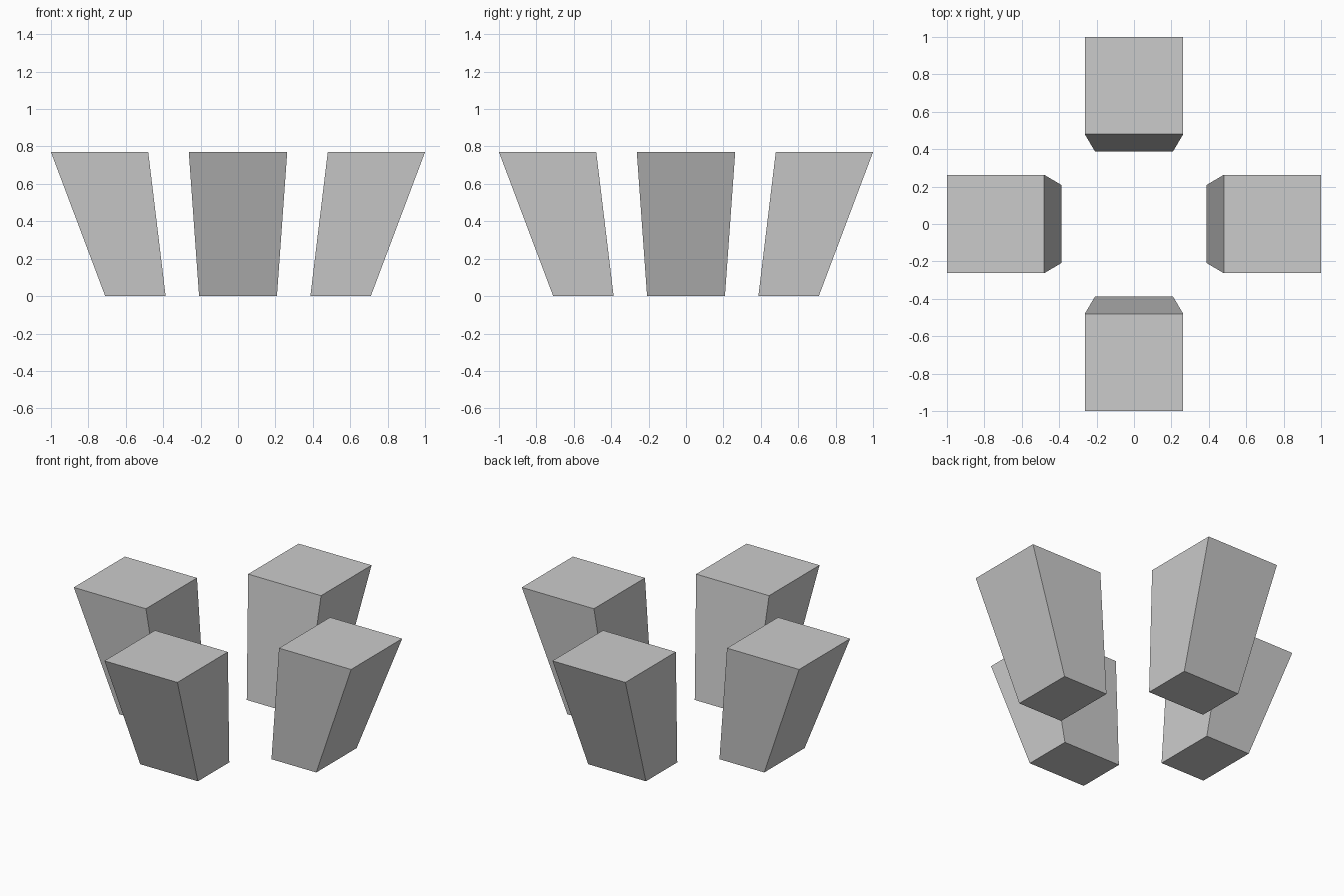
import bpy, bmesh
from math import pi
from mathutils import Matrix

if "Cube" in bpy.data.objects:
    bpy.data.objects.remove(bpy.data.objects["Cube"])

HEIGHT = 0.77
# (inner distance, outer distance, half width, z) of the bottom and top faces
BOTTOM = (0.387, 0.71, 0.208, 0.0)
TOP = (0.48, 1.0, 0.263, HEIGHT)


def flared_block(name, angle):
    """Outward-leaning tapered block, made from a cube and turned about z."""
    bm = bmesh.new()
    bmesh.ops.create_cube(bm, size=2)
    for v in bm.verts:
        inner, outer, half, z = TOP if v.co.z > 0 else BOTTOM
        v.co = (outer if v.co.x > 0 else inner, half * v.co.y, z)
    bm.transform(Matrix.Rotation(angle, 4, 'Z'))
    mesh = bpy.data.meshes.new(name)
    bm.to_mesh(mesh)
    bm.free()
    obj = bpy.data.objects.new(name, mesh)
    bpy.context.collection.objects.link(obj)


# Four identical blocks around the centre
for i, side in enumerate(("right", "back", "left", "front")):
    flared_block(f"{side}_block", i * pi / 2)
